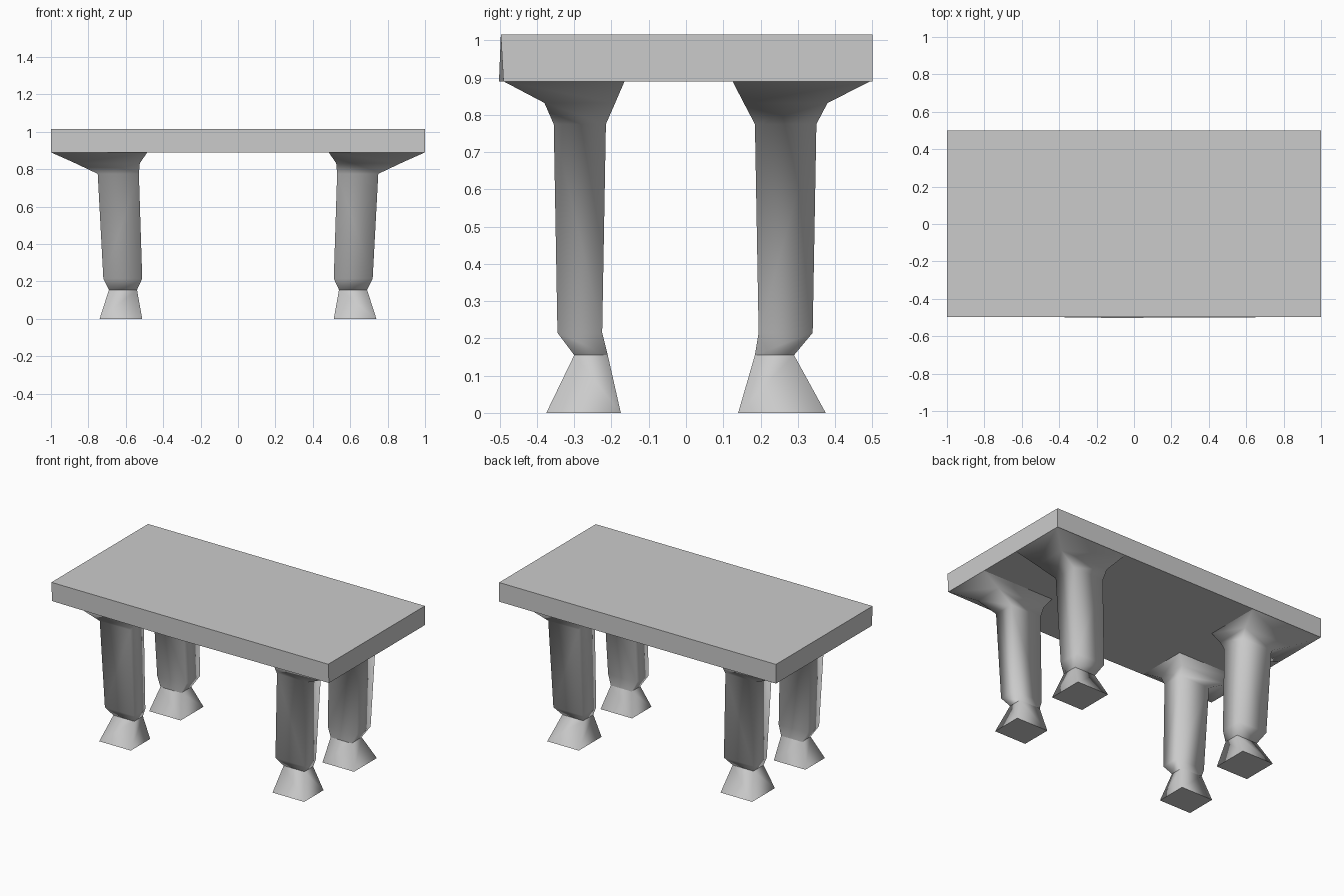
import bpy
import bmesh

cube = bpy.data.objects.get("Cube")
if cube:
    bpy.data.objects.remove(cube)

grey = bpy.data.materials.new("plain_grey")
grey.use_nodes = True
colour = (0.6, 0.6, 0.6, 1)
grey.diffuse_color = colour
grey.node_tree.nodes["Principled BSDF"].inputs["Base Color"].default_value = colour


def loft(name, rings, cap_bottom=True, cap_top=True, smooth=False):
    """Skin a stack of matching rings; caps stay flat."""
    bm = bmesh.new()
    loops = [[bm.verts.new(p) for p in ring] for ring in rings]
    n = len(loops[0])
    for low, high in zip(loops, loops[1:]):
        for i in range(n):
            j = (i + 1) % n
            bm.faces.new((low[i], low[j], high[j], high[i])).smooth = smooth
    caps = []
    if cap_bottom:
        caps.append(bm.faces.new(loops[0]))
    if cap_top:
        caps.append(bm.faces.new(loops[-1]))
    bmesh.ops.recalc_face_normals(bm, faces=bm.faces)
    for cap in caps:
        for edge in cap.edges:
            edge.smooth = False
    mesh = bpy.data.meshes.new(name)
    bm.to_mesh(mesh)
    bm.free()
    mesh.materials.append(grey)
    obj = bpy.data.objects.new(name, mesh)
    bpy.context.collection.objects.link(obj)
    return obj


def rect(side, end, z, x_in, x_out, y_in, y_out):
    return [(side * x, end * y, z) for x, y in
            ((x_in, y_in), (x_out, y_in), (x_out, y_out), (x_in, y_out))]


def slab_ring(z, front, middle):
    return [(-1, front, z), (-0.12, middle, z), (1, front, z),
            (1, 0.5, z), (-1, 0.5, z)]


# Table top, its front edge very slightly bowed
loft("table_top", [slab_ring(0.89, -0.49, -0.502), slab_ring(1.015, -0.497, -0.497)])

# Leg sections: z, inner x, outer x
leg_x = [(0.155, 0.54, 0.69), (0.215, 0.512, 0.72), (0.775, 0.53, 0.75),
         (0.832, 0.525, 0.87), (0.89, 0.485, 1.0)]
foot_x = [(0, 0.512, 0.74), (0.155, 0.54, 0.69)]

# Inner and outer y for the front and back pairs
leg_y = {"front": [(0.21, 0.30), (0.225, 0.345), (0.215, 0.355), (0.19, 0.38), (0.165, 0.49)],
         "back": [(0.185, 0.29), (0.195, 0.34), (0.185, 0.35), (0.155, 0.38), (0.125, 0.495)]}
foot_y = {"front": [(0.175, 0.375), (0.21, 0.30)],
          "back": [(0.14, 0.375), (0.185, 0.29)]}

# Four flared legs standing on splayed feet
for end_name, end in (("front", -1), ("back", 1)):
    for side_name, side in (("right", -1), ("left", 1)):
        label = f"{end_name}_{side_name}"
        for part, xs, ys in (("leg", leg_x, leg_y), ("foot", foot_x, foot_y)):
            rings = [rect(side, end, *x, *y) for x, y in zip(xs, ys[end_name])]
            loft(f"{label}_{part}", rings, cap_bottom=part == "foot",
                 cap_top=False, smooth=True)
